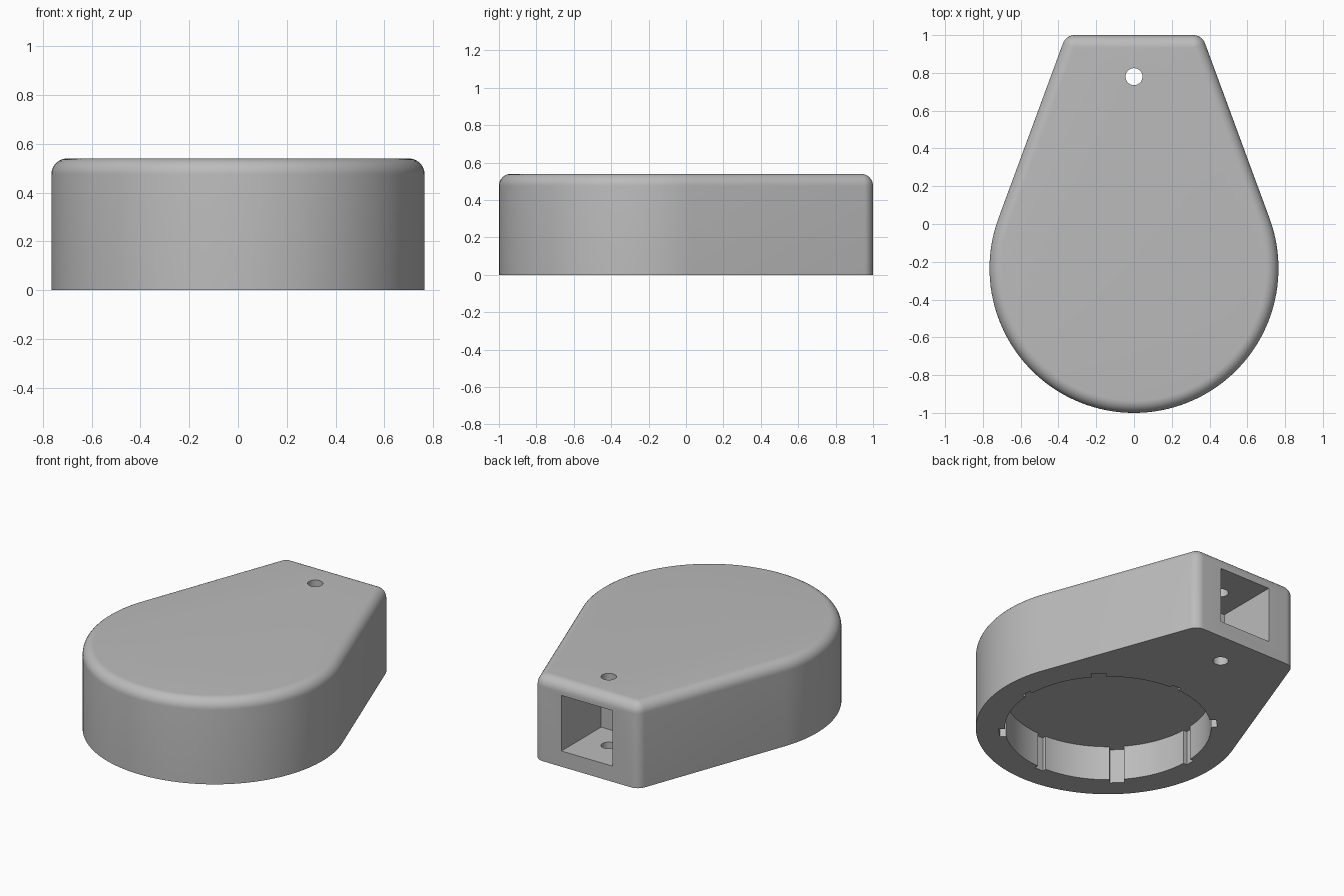
import bpy, bmesh, math
from mathutils import Matrix, Vector

if "Cube" in bpy.data.objects:
    bpy.data.objects.remove(bpy.data.objects["Cube"], do_unlink=True)

RADIUS, CENTRE_Y, HEIGHT = 0.765, -0.235, 0.54
TAIL_HALF, CORNER, FILLET = 0.36, 0.068, 0.065

grey = bpy.data.materials.new("light grey plastic")
grey.use_nodes = True
grey.diffuse_color = (0.5, 0.5, 0.5, 1)
grey.node_tree.nodes["Principled BSDF"].inputs["Base Color"].default_value = (0.5, 0.5, 0.5, 1)


def make_object(name, bm):
    bmesh.ops.recalc_face_normals(bm, faces=bm.faces[:])
    mesh = bpy.data.meshes.new(name)
    bm.to_mesh(mesh)
    bm.free()
    obj = bpy.data.objects.new(name, mesh)
    bpy.context.collection.objects.link(obj)
    mesh.materials.append(grey)
    return obj


# Teardrop outline: big arc, tangent sides, rounded tail corners
dx, dy = TAIL_HALF, 1 - CENTRE_Y
tangent = math.atan2(dy, dx) - math.acos(RADIUS / math.hypot(dx, dy))
corner_y = 1 - CORNER
corner_x = (RADIUS - CORNER - (corner_y - CENTRE_Y) * math.sin(tangent)) / math.cos(tangent)


def arc(cx, cy, r, start, end, steps):
    for i in range(steps + 1):
        a = start + (end - start) * i / steps
        yield Vector((cx + r * math.cos(a), cy + r * math.sin(a)))


def outline(inset):
    r = CORNER - inset
    half = list(arc(0, CENTRE_Y, RADIUS - inset, -math.pi / 2, tangent, 40))
    half += list(arc(corner_x, corner_y, r, tangent, math.pi / 2, 8))
    return half + [Vector((-p.x, p.y)) for p in reversed(half[1:])]


# Body lofted from the base up through the rounded top edge
bm = bmesh.new()
levels = [(0, 0)]
for i in range(9):
    a = math.pi / 2 * i / 8
    levels.append((FILLET * (1 - math.cos(a)), HEIGHT - FILLET + FILLET * math.sin(a)))
rings = [[bm.verts.new((p.x, p.y, z)) for p in outline(d)] for d, z in levels]
for low, high in zip(rings, rings[1:]):
    for i in range(len(low)):
        j = (i + 1) % len(low)
        bm.faces.new((low[i], low[j], high[j], high[i]))
bm.faces.new(rings[0][::-1])
bm.faces.new(rings[-1])
body = make_object("housing", bm)


def box(name, size, matrix):
    bm = bmesh.new()
    bmesh.ops.create_cube(bm, size=1, matrix=matrix @ Matrix.Diagonal((*size, 1)))
    return make_object(name, bm)


def cylinder(name, radius, y, low, high, sides):
    bm = bmesh.new()
    bmesh.ops.create_cone(bm, cap_ends=True, segments=sides, radius1=radius, radius2=radius,
                          depth=high - low, matrix=Matrix.Translation((0, y, (low + high) / 2)))
    return make_object(name, bm)


# Round recess underneath with eight key notches, tail slot and cord hole
RECESS, DEPTH = 0.597, 0.22
cutters = [cylinder("recess_cutter", RECESS, CENTRE_Y, -0.1, DEPTH, 96)]
for i in range(8):
    width, reach = (0.085, 0.035) if i % 2 else (0.06, 0.025)
    m = (Matrix.Translation((0, CENTRE_Y, 0)) @ Matrix.Rotation(i * math.pi / 4, 4, "Z")
         @ Matrix.Translation((RECESS + reach - 0.1, 0, DEPTH / 2 - 0.05)))
    cutters.append(box("notch_cutter", (0.2, width, DEPTH + 0.1), m))
cutters.append(box("slot_cutter", (0.36, 0.5, 0.355), Matrix.Translation((0, 0.85, 0.278))))
cutters.append(cylinder("hole_cutter", 0.045, 0.78, -0.1, HEIGHT + 0.1, 32))

bpy.ops.object.select_all(action="DESELECT")
bpy.context.view_layer.objects.active = body
body.select_set(True)
for cutter in cutters:
    mod = body.modifiers.new("cut", "BOOLEAN")
    mod.operation, mod.solver, mod.object = "DIFFERENCE", "EXACT", cutter
    bpy.ops.object.modifier_apply(modifier=mod.name)
    bpy.data.objects.remove(cutter, do_unlink=True)

bpy.ops.object.shade_smooth_by_angle(angle=math.radians(30))
